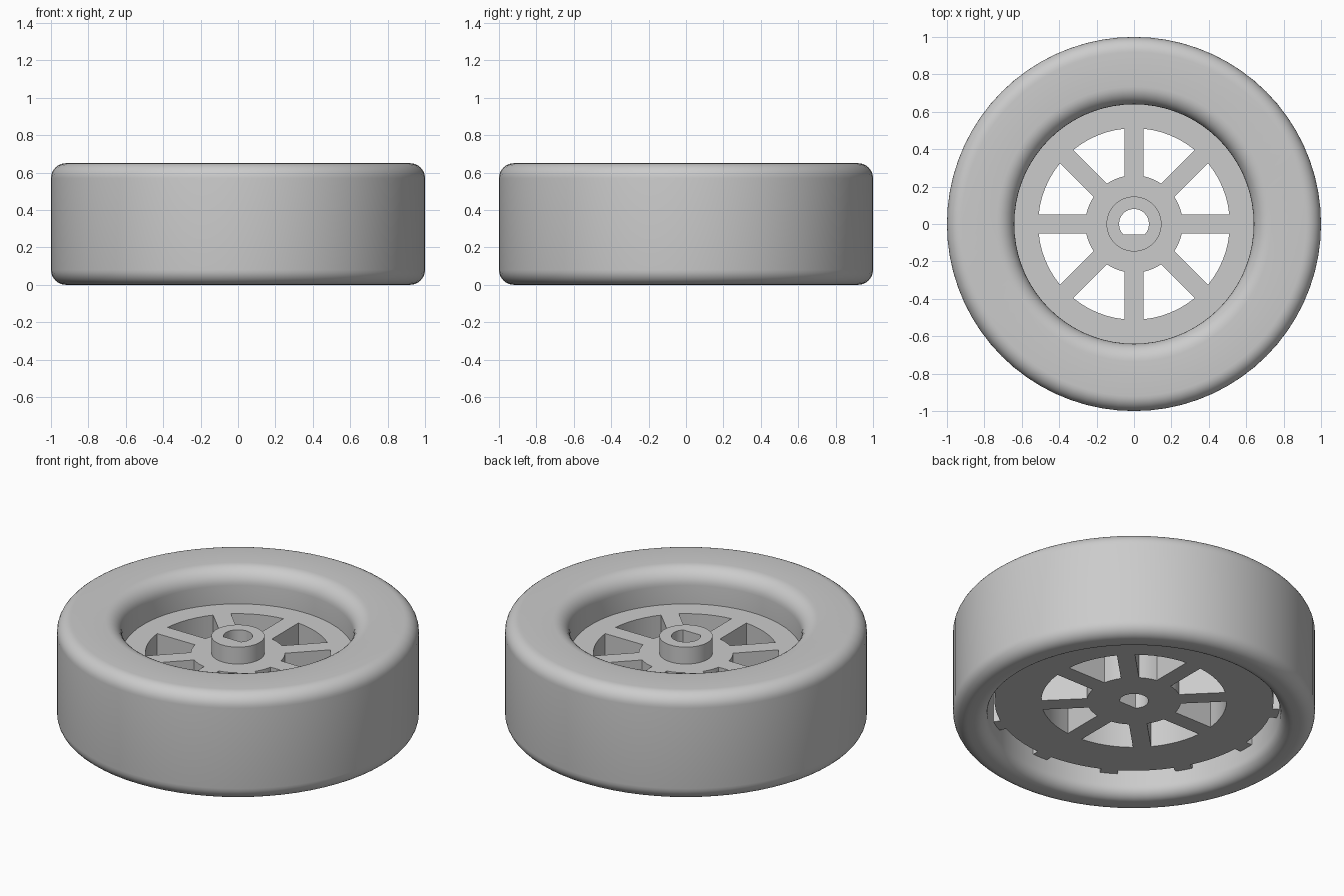
import bpy
import bmesh
from math import sin, cos, pi, radians, asin, sqrt
from mathutils import Matrix

cube = bpy.data.objects.get("Cube")
if cube:
    bpy.data.objects.remove(cube)

# One plain grey for the whole model
grey = bpy.data.materials.new("light_grey")
grey.use_nodes = True
colour = (0.6, 0.6, 0.6, 1)
grey.diffuse_color = colour
grey.node_tree.nodes["Principled BSDF"].inputs["Base Color"].default_value = colour


def arc(cx, cy, r, start, end, steps):
    """Points on an arc, angles in degrees."""
    angles = [radians(start + (end - start) * i / steps) for i in range(steps + 1)]
    return [(cx + r * cos(a), cy + r * sin(a)) for a in angles]


def add_object(name, bm):
    bmesh.ops.remove_doubles(bm, verts=bm.verts, dist=0.0001)
    bmesh.ops.recalc_face_normals(bm, faces=bm.faces)
    mesh = bpy.data.meshes.new(name)
    bm.to_mesh(mesh)
    bm.free()
    mesh.materials.append(grey)
    obj = bpy.data.objects.new(name, mesh)
    bpy.context.collection.objects.link(obj)
    bpy.ops.object.select_all(action="DESELECT")
    obj.select_set(True)
    bpy.context.view_layer.objects.active = obj
    bpy.ops.object.shade_smooth_by_angle(angle=radians(35))
    return obj


def revolve(name, profile, steps):
    """Spin a closed (radius, height) profile around z."""
    bm = bmesh.new()
    verts = [bm.verts.new((r, 0, z)) for r, z in profile]
    edges = [bm.edges.new((v, verts[i - 1])) for i, v in enumerate(verts)]
    bmesh.ops.spin(bm, geom=verts + edges, cent=(0, 0, 0), axis=(0, 0, 1),
                   angle=2 * pi, steps=steps)
    return add_object(name, bm)


def plate(name, outlines, bottom, top):
    """Extrude a flat shape; inner outlines become holes."""
    curve = bpy.data.curves.new(name + "_outline", "CURVE")
    curve.dimensions = "2D"
    curve.fill_mode = "BOTH"
    curve.extrude = (top - bottom) / 2
    for points in outlines:
        spline = curve.splines.new("POLY")
        spline.points.add(len(points) - 1)
        for p, (x, y) in zip(spline.points, points):
            p.co = (x, y, 0, 1)
        spline.use_cyclic_u = True
    helper = bpy.data.objects.new(name + "_helper", curve)
    bpy.context.collection.objects.link(helper)
    bpy.context.view_layer.update()
    mesh = bpy.data.meshes.new_from_object(
        helper.evaluated_get(bpy.context.evaluated_depsgraph_get()))
    bm = bmesh.new()
    bm.from_mesh(mesh)
    bm.transform(Matrix.Translation((0, 0, (top + bottom) / 2)))
    bpy.data.objects.remove(helper)
    bpy.data.curves.remove(curve)
    bpy.data.meshes.remove(mesh)
    return add_object(name, bm)


# Tyre: rounded tread shoulders, narrow upper bead, wider lower opening
HEIGHT = 0.65
tyre_profile = (
    arc(0.92, 0.08, 0.08, -90, 0, 8)
    + arc(0.92, HEIGHT - 0.08, 0.08, 0, 90, 8)
    + arc(0.735, HEIGHT - 0.095, 0.095, 90, 180, 8)
    + [(0.64, 0.44), (0.81, 0.44)]
    + arc(0.88, 0.07, 0.07, 180, 270, 8)
)
revolve("tyre", tyre_profile, 72)

# D-shaped axle hole with the flat towards the front
HOLE_R = 0.08
FLAT = -0.055
cut = asin(FLAT / HOLE_R) * 180 / pi
axle_hole = arc(0, 0, HOLE_R, cut, 180 - cut, 28)


# Window between two spokes of constant width
def window(index, inner=0.26, outer=0.512, half=0.05):
    base = index * 45
    a_in = asin(half / inner) * 180 / pi
    a_out = asin(half / outer) * 180 / pi
    return (arc(0, 0, outer, base + a_out, base + 45 - a_out, 6)
            + arc(0, 0, inner, base + 45 - a_in, base + a_in, 4))


# Wheel body: spoked disc with small tabs holding it in the tyre
rim = []
for k in range(12):
    rim += arc(0, 0, 0.82, k * 30 - 3.5, k * 30 + 3.5, 2)
    rim += arc(0, 0, 0.77, k * 30 + 3.5, k * 30 + 26.5, 5)
plate("spoked_wheel", [rim, axle_hole] + [window(k) for k in range(8)], 0.14, 0.442)

# Raised hub
plate("hub", [arc(0, 0, 0.147, 0, 354, 59), axle_hole], 0.44, 0.545)
